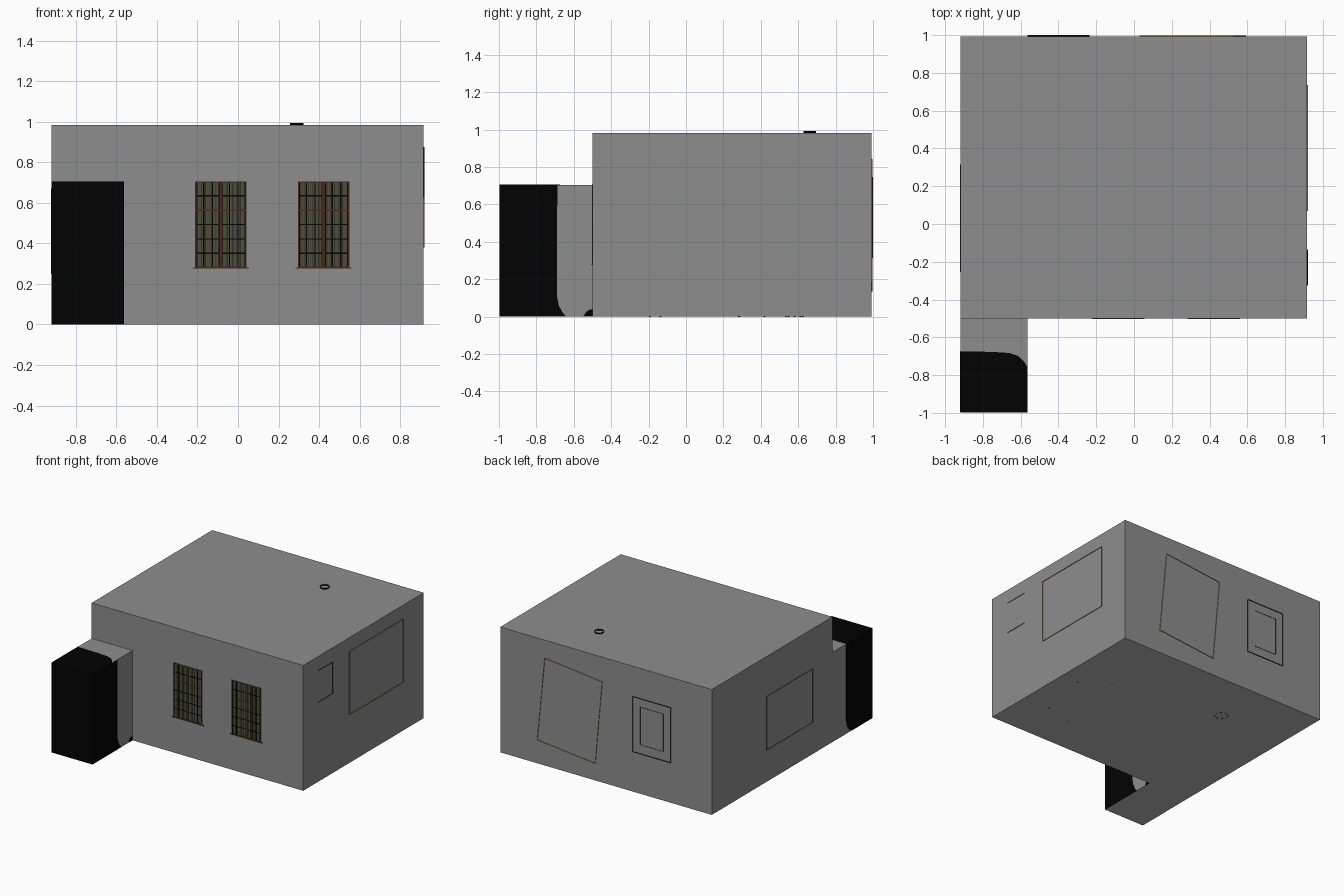
import bpy, bmesh, math, random
from mathutils import Vector

if "Cube" in bpy.data.objects:
    bpy.data.objects.remove(bpy.data.objects["Cube"])

random.seed(4)


def material(name, rgb):
    m = bpy.data.materials.new(name)
    m.diffuse_color = (*rgb, 1)
    m.use_nodes = True
    m.node_tree.nodes["Principled BSDF"].inputs["Base Color"].default_value = m.diffuse_color
    return m


GREY = material("wall grey", (0.27, 0.27, 0.27))
FLOOR = material("floor light grey", (0.48, 0.48, 0.48))
BLACK = material("black", (0.0006, 0.0006, 0.0006))
BROWN = material("frame brown", (0.062, 0.022, 0.013))
OLIVE = material("curtain olive", (0.075, 0.075, 0.045))
SHADE = material("curtain dark fold", (0.03, 0.03, 0.018))
GOLD = material("picture frame gold", (0.33, 0.21, 0.05))
DARK = material("dark picture frame", (0.02, 0.02, 0.018))


def prism(name, pts, push, mat, caps=True):
    """Extrude a flat outline by a vector; without caps it is an open ribbon."""
    n = len(pts)
    pts = [Vector(p) for p in pts]
    verts = pts + [p + Vector(push) for p in pts]
    faces = [(i, (i + 1) % n, n + (i + 1) % n, n + i) for i in range(n)]
    if caps:
        faces += [tuple(reversed(range(n))), tuple(range(n, 2 * n))]
    me = bpy.data.meshes.new(name)
    me.from_pydata([tuple(v) for v in verts], [], faces)
    me.materials.append(mat)
    ob = bpy.data.objects.new(name, me)
    bpy.context.collection.objects.link(ob)
    bm = bmesh.new()
    bm.from_mesh(me)
    bmesh.ops.recalc_face_normals(bm, faces=bm.faces)
    bm.to_mesh(me)
    bm.free()
    return ob


def box(name, x0, x1, y0, y1, z0, z1, mat):
    pts = [(x0, y0, z0), (x1, y0, z0), (x1, y1, z0), (x0, y1, z0)]
    return prism(name, pts, (0, 0, z1 - z0), mat)


L, R, F, B, H = -0.919, 0.916, -0.5, 0.993, 0.983      # main room
AX, AF, AH = -0.565, -0.996, 0.704                     # entrance annex

# Building shell, underside faces get the floor colour
for shell in (box("main_room", L, R, F, B, 0, H, GREY),
              box("entrance_annex", L, AX, AF, F, 0, AH, GREY)):
    shell.data.materials.append(FLOOR)
    for p in shell.data.polygons:
        if p.normal.z < -0.5:
            p.material_index = 1

# Black painted areas on the annex
T = 0.0015
box("annex_front_black", L, AX, AF - T, AF, 0, AH, BLACK)
side = [(AF, 0), (-0.64, 0), (-0.662, 0.025), (-0.68, 0.06),
        (-0.69, 0.11), (-0.688, AH), (AF, AH)]
prism("annex_right_black", [(AX, y, z) for y, z in side], (T, 0, 0), BLACK)
corner = [(F, 0), (-0.55, 0), (-0.535, 0.025), (-0.515, 0.038), (F, 0.04)]
prism("annex_right_corner_black", [(AX, y, z) for y, z in corner], (T, 0, 0), BLACK)
left = [(AF, 0), (-0.74, 0), (-0.71, 0.02), (-0.685, 0.05), (-0.672, 0.1),
        (-0.672, AH), (AF, AH)]
prism("annex_left_black", [(L, y, z) for y, z in left], (-T, 0, 0), BLACK)
top = [(L, AF), (AX, AF), (AX, -0.755), (-0.585, -0.725), (-0.615, -0.698),
       (-0.66, -0.683), (-0.75, -0.677), (L, -0.674)]
prism("annex_top_black", [(x, y, AH) for x, y in top], (0, 0, T), BLACK)


# Front windows: curtain plate, folds, bars, frame, sill
def window(name, x0, x1, z0, z1):
    def plate(part, a, b, c, d, depth, mat):
        box(f"{name}_{part}", a, b, F - depth, F, c, d, mat)

    plate("curtain", x0, x1, z0, z1, 0.001, OLIVE)
    for i in range(12):
        x = x0 + (x1 - x0) * (i + random.uniform(0.2, 0.7)) / 12
        plate("fold", x, x + random.uniform(0.003, 0.008), z0, z1, 0.0014, SHADE)
    mid, w = (x0 + x1) / 2, 0.007
    step = (z1 - z0) / 6
    for i in range(1, 6):
        z, t, m = z0 + i * step, 0.003, BLACK
        if i == 4:
            t, m = 0.004, BROWN
        plate("crossbar", x0, x1, z - t, z + t, 0.0024, m)
    for a, b in ((x0, mid), (mid, x1)):
        for k in (1, 2):
            x = a + k * (b - a) / 3
            plate("bar", x - 0.003, x + 0.003, z0, z1, 0.002, BLACK)
    # dark gaps beside the frame and mullion
    for x in (x0 + w, mid - 0.011, mid + 0.007, x1 - w - 0.004):
        plate("gap", x, x + 0.004, z0, z1, 0.0022, BLACK)
    plate("mullion", mid - 0.007, mid + 0.007, z0, z1, 0.003, BROWN)
    for a, b, c, d in ((x0, x0 + w, z0, z1), (x1 - w, x1, z0, z1),
                       (x0, x1, z1 - w, z1), (x0, x1, z0, z0 + w)):
        plate("frame", a, b, c, d, 0.003, BROWN)
    plate("sill", x0 - 0.012, x1 + 0.012, z0 - 0.004, z0 + 0.002, 0.004, BROWN)


window("window_left", -0.211, 0.043, 0.28, 0.706)
window("window_right", 0.295, 0.549, 0.28, 0.706)


# Picture frame edges that poke through the walls, open ribbons
def rect(a0, a1, z0, z1):
    return [(a0, z0), (a1, z0), (a1, z1), (a0, z1)]


def edge_x(name, x, pts, push, mat):
    prism(name, [(x, y, z) for y, z in pts], (push, 0, 0), mat, caps=False)


def edge_y(name, pts, push, mat):
    prism(name, [(x, B, z) for x, z in pts], (0, push, 0), mat, caps=False)


edge_x("right_large_picture", R, rect(0.07, 0.735, 0.38, 0.875), 0.005, GOLD)
edge_x("right_small_picture", R, rect(-0.326, -0.135, 0.625, 0.872), 0.004, BLACK)
edge_x("left_picture", L, rect(-0.255, 0.315, 0.25, 0.67), -0.003, DARK)
edge_y("back_tilted_picture",
       [(0.528, 0.843), (0.03, 0.79), (0.09, 0.135), (0.592, 0.185)], 0.005, GOLD)
edge_y("back_picture_outer", rect(-0.565, -0.235, 0.315, 0.747), 0.007, BLACK)
edge_y("back_picture_inner", rect(-0.50, -0.30, 0.385, 0.68), 0.003, BLACK)


# Lamp mount: open ring on the roof
def circle(cx, cy, z, r, n):
    return [(cx + r * math.cos(2 * math.pi * i / n),
             cy + r * math.sin(2 * math.pi * i / n), z) for i in range(n)]


ring = prism("roof_ring", circle(0.289, 0.662, H, 0.033, 24), (0, 0, 0.010),
             BLACK, caps=False)
for p in ring.data.polygons:
    p.use_smooth = True

# Furniture feet showing on the underside
feet = [(0.77, 0.285), (0.56, 0.42), (0.687, -0.137), (0.46, -0.193)]
feet += [(x, y) for x, y, _ in circle(-0.337, 0.58, 0, 0.045, 8)]
for x, y in feet:
    prism("floor_foot", circle(x, y, 0, 0.006, 8), (0, 0, -0.0006), BLACK)
